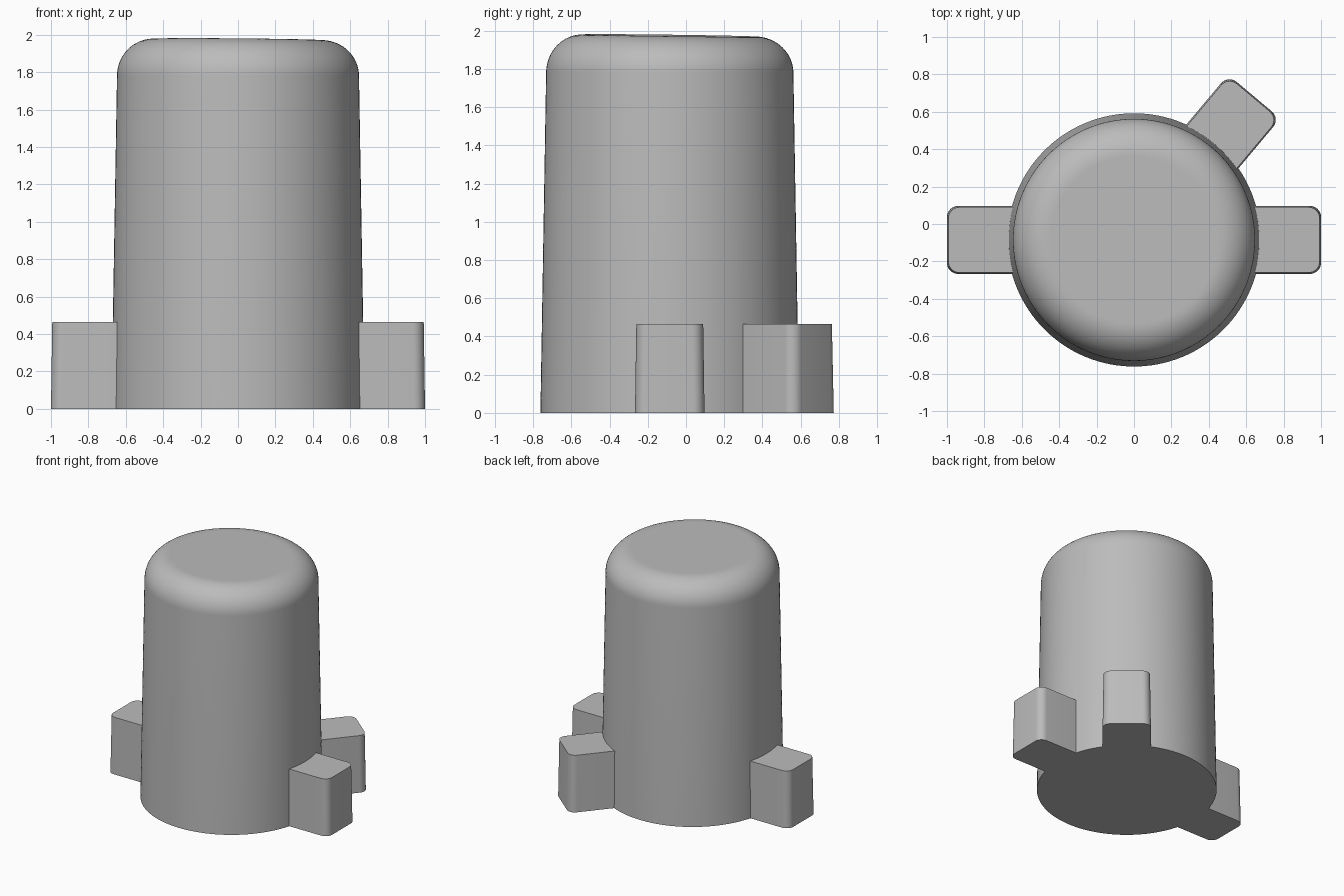
import bpy, bmesh
from math import sin, cos, pi, radians
from mathutils import Matrix, Vector

cube = bpy.data.objects.get("Cube")
if cube:
    bpy.data.objects.remove(cube, do_unlink=True)

CENTRE = Vector((0, -0.085, 0))
SEGMENTS = 128

grey = bpy.data.materials.new("plain grey")
grey.use_nodes = True
grey.diffuse_color = (0.5, 0.5, 0.5, 1)
grey.node_tree.nodes["Principled BSDF"].inputs["Base Color"].default_value = (0.5, 0.5, 0.5, 1)


def loft(name, rings):
    """Skin a stack of closed rings and cap both ends."""
    bm = bmesh.new()
    loops = [[bm.verts.new(p) for p in ring] for ring in rings]
    for low, high in zip(loops, loops[1:]):
        for i in range(len(low)):
            j = (i + 1) % len(low)
            bm.faces.new((low[i], low[j], high[j], high[i]))
    bm.faces.new(loops[0][::-1])
    bm.faces.new(loops[-1])
    bmesh.ops.recalc_face_normals(bm, faces=bm.faces)
    mesh = bpy.data.meshes.new(name)
    bm.to_mesh(mesh)
    bm.free()
    mesh.materials.append(grey)
    obj = bpy.data.objects.new(name, mesh)
    bpy.context.collection.objects.link(obj)
    return obj


# Tapered body with a rounded rim and a very slightly sloping top
def body_ring(radius, z):
    ring = []
    for i in range(SEGMENTS):
        a = 2 * pi * i / SEGMENTS
        x, y = radius * cos(a), radius * sin(a)
        slope = -(0.009 * x + 0.013 * y) * max(0, (z - 1.78) / 0.195)
        ring.append(CENTRE + Vector((x, y, z + slope)))
    return ring


profile = [(0.677, 0), (0.647, 1.78)]
for k in range(1, 17):
    a = pi / 2 * k / 16
    profile.append((0.452 + 0.195 * cos(a), 1.78 + 0.195 * sin(a)))
profile.append((0.44, 1.975))
body = loft("body", [body_ring(r, z) for r, z in profile])


# Foot lugs: drafted blocks with rounded outer corners
def lug_ring(z, draft):
    end, half, r = 1 - draft, 0.182 - draft, 0.06
    pts = [(0.4, -half)]
    for side, start in ((-1, -pi / 2), (1, 0)):
        for k in range(9):
            a = start + pi / 2 * k / 8
            pts.append((end - r + r * cos(a), side * (half - r) + r * sin(a)))
    pts.append((0.4, half))
    return [Vector((x, y, z)) for x, y in pts]


for name, angle in (("left_lug", 0), ("back_lug", 50), ("right_lug", 180)):
    turn = Matrix.Translation(CENTRE) @ Matrix.Rotation(radians(angle), 4, "Z")
    rings = [[turn @ p for p in lug_ring(z, d)] for z, d in ((0, 0), (0.465, 0.007))]
    lug = loft(name, rings)
    # Fuse the lug into the body
    union = body.modifiers.new(name, "BOOLEAN")
    union.operation = "UNION"
    union.solver = "EXACT"
    union.object = lug
    bpy.context.view_layer.objects.active = body
    bpy.ops.object.modifier_apply(modifier=union.name)
    bpy.data.objects.remove(lug, do_unlink=True)

# Smooth the curves, keep the hard edges
bpy.ops.object.select_all(action="DESELECT")
body.select_set(True)
bpy.context.view_layer.objects.active = body
bpy.ops.object.shade_smooth_by_angle(angle=radians(30))
